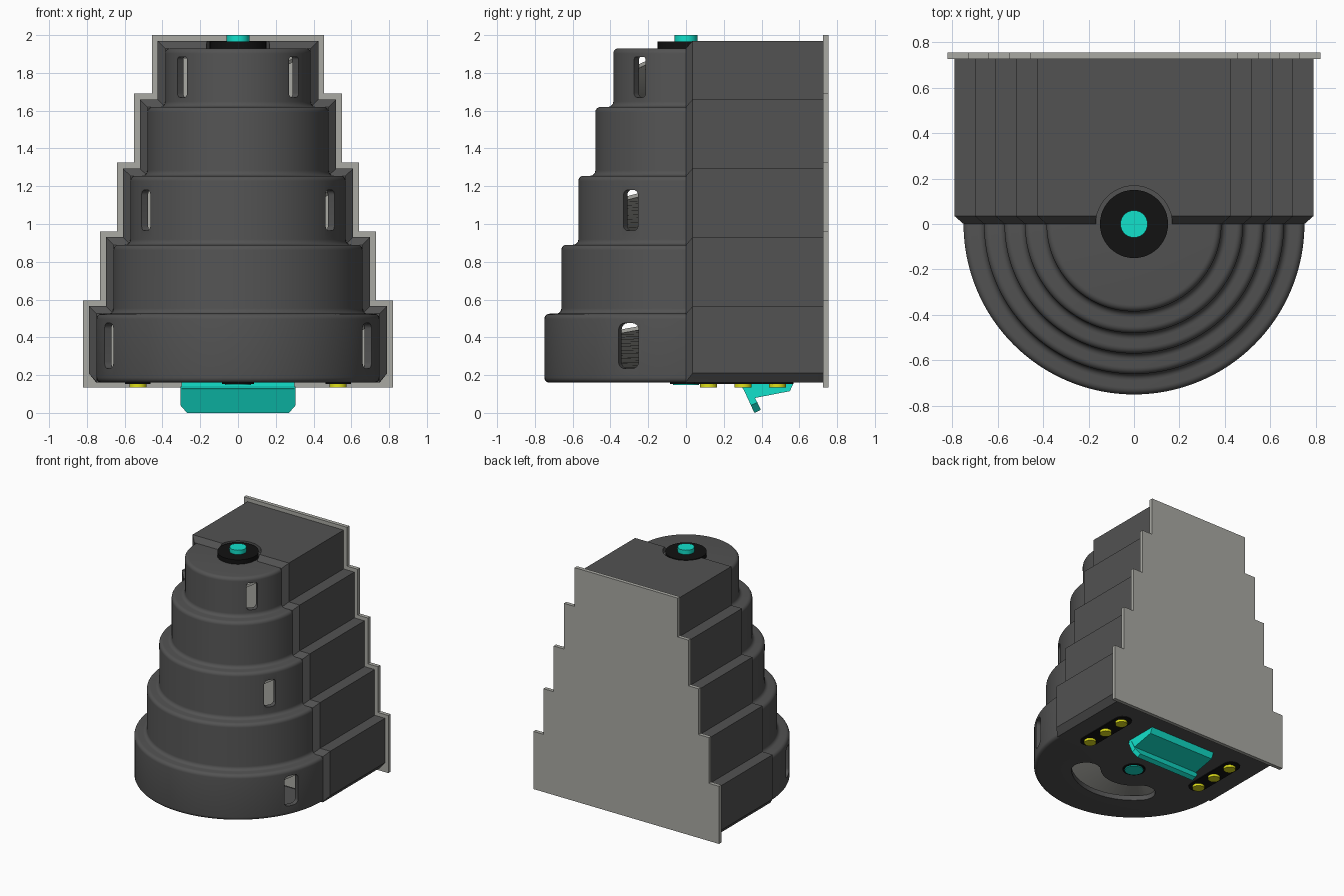
import bpy, bmesh
from math import sin, cos, pi, radians
from mathutils import Vector

if "Cube" in bpy.data.objects:
    bpy.data.objects.remove(bpy.data.objects["Cube"])


def material(name, r, g, b):
    m = bpy.data.materials.new(name)
    m.diffuse_color = (r, g, b, 1)
    m.use_nodes = True
    m.node_tree.nodes["Principled BSDF"].inputs["Base Color"].default_value = m.diffuse_color
    return m


DARK = material("dark_grey", 0.085, 0.085, 0.085)
PLATE = material("plate_grey", 0.40, 0.40, 0.37)
BLACK = material("black", 0.006, 0.006, 0.006)
CYAN = material("cyan", 0.006, 0.75, 0.60)
YELLOW = material("yellow", 0.75, 0.75, 0.01)


def finish(ob):
    bpy.ops.object.select_all(action='DESELECT')
    ob.select_set(True)
    bpy.context.view_layer.objects.active = ob
    bpy.ops.object.shade_smooth_by_angle(angle=radians(35))


def loft(name, rings, mat=None, closed=True, caps=True, smooth=True):
    """Skin a list of equal-length point rings."""
    bm = bmesh.new()
    vs = [[bm.verts.new(p) for p in ring] for ring in rings]
    n = len(rings[0])
    for a, b in zip(vs, vs[1:]):
        for i in range(n if closed else n - 1):
            j = (i + 1) % n
            bm.faces.new((a[i], a[j], b[j], b[i]))
    if caps:
        bm.faces.new(vs[0])
        bm.faces.new(vs[-1])
    bmesh.ops.recalc_face_normals(bm, faces=bm.faces[:])
    me = bpy.data.meshes.new(name)
    bm.to_mesh(me)
    bm.free()
    ob = bpy.data.objects.new(name, me)
    bpy.context.collection.objects.link(ob)
    if mat:
        me.materials.append(mat)
    if smooth:
        finish(ob)
    return ob


def prism_z(name, pts, z0, z1, mat=None):
    return loft(name, [[(x, y, z) for x, y in pts] for z in (z0, z1)], mat)


def prism_y(name, pts, y0, y1, mat=None):
    return loft(name, [[(x, y, z) for x, z in pts] for y in (y0, y1)], mat)


def arc(cx, cy, r, a0, a1, n):
    return [(cx + r * cos(a0 + (a1 - a0) * i / n), cy + r * sin(a0 + (a1 - a0) * i / n))
            for i in range(n + 1)]


def disc(name, x, y, r, z0, z1, mat, n=32):
    return prism_z(name, arc(x, y, r, 0, 2 * pi, n)[:-1], z0, z1, mat)


def cut(ob, cutter):
    cutter.hide_render = True
    m = ob.modifiers.new("cut", 'BOOLEAN')
    m.operation, m.solver, m.object = 'DIFFERENCE', 'EXACT', cutter
    bpy.context.view_layer.objects.active = ob
    bpy.ops.object.modifier_apply(modifier=m.name)
    bpy.data.objects.remove(cutter)


# tier sizes shared by drum, housing and back plate
RADII = [0.75, 0.66, 0.57, 0.48, 0.385]
TOPS = [0.525, 0.89, 1.255, 1.62, 1.93]


def stairs(grow, bottom, foot, up=None):
    """Symmetric stepped outline in x, z; foot = half width at the very bottom."""
    up = grow if up is None else up
    half = [(foot[0], bottom), (RADII[0] + grow, foot[1])]
    for i, (r, t) in enumerate(zip(RADII, TOPS)):
        half.append((r + grow, t + up))
        if i < 4:
            half.append((RADII[i + 1] + grow, t + up))
    return half + [(-x, z) for x, z in reversed(half)]


# stepped rear housing with bevelled front rim
front = stairs(0, 0.16, (0.749, 0.165))
full = stairs(0.04, 0.16, (0.75, 0.21))
housing = loft("rear_housing", [[(x, y, z) for x, z in p]
                                for p, y in ((front, 0), (full, 0.035), (full, 0.725))], DARK)
cut(housing, disc("recess_cutter", 0, 0, 0.168, 1.928, 2.1, None, 48))
finish(housing)

# back plate
prism_y("back_plate", stairs(0.07, 0.135, (0.82, 0.14)), 0.725, 0.755, PLATE)


# stepped half drum, hollow, with rounded steps
def fillet(pts, r=0.028, n=5):
    out = [pts[0]]
    for a, c, b in zip(pts, pts[1:], pts[2:]):
        a, c, b = Vector(a), Vector(c), Vector(b)
        d1, d2 = (a - c).normalized(), (b - c).normalized()
        o = c + r * (d1 + d2)
        for k in range(n + 1):
            t = pi / 2 * k / n
            out.append(tuple(o - r * d2 * cos(t) - r * d1 * sin(t)))
    return out + [pts[-1]]


outer, inner = [(0.02, 0.16)], [(0.02, 0.20)]
z_out, z_in = 0.16, 0.20
for r, t in zip(RADII, TOPS):
    outer += [(r, z_out), (r, t)]
    inner += [(r - 0.04, z_in), (r - 0.04, t - 0.04)]
    z_out, z_in = t, t - 0.04
outer.append((0.02, 1.93))
inner.append((0.02, 1.89))
section = fillet(outer) + inner[::-1]
SEG = 64
rings = [[(r * cos(pi + pi * k / SEG), r * sin(pi + pi * k / SEG), z) for r, z in section]
         for k in range(SEG + 1)]
drum = loft("stepped_drum", rings, DARK)

# rounded windows on both sides of the drum: tier, angle, half width, bottom, top
for tier, ang, w, z0, z1 in ((0, 24, 0.058, 0.235, 0.475),
                             (2, 31, 0.045, 0.965, 1.18),
                             (4, 39.6, 0.040, 1.67, 1.89)):
    c = w * 0.6
    shape = []
    for q, (sx, zc) in enumerate(((1, z1 - c), (-1, z1 - c), (-1, z0 + c), (1, z0 + c))):
        shape += arc(sx * (w - c), zc, c, q * pi / 2, (q + 1) * pi / 2, 5)
    if tier == 4:
        shape = [(u, min(z, 1.885)) for u, z in shape]
    for a in (radians(-ang), radians(180 + ang)):
        R = RADII[tier]
        ring = [[(d * cos(a) - u * sin(a), d * sin(a) + u * cos(a), z) for u, z in shape]
                for d in (R - 0.10, R + 0.06)]
        cut(drum, loft("window_cutter", ring))

# kidney-shaped opening in the drum floor
A0, A1, RM, HW = radians(222), radians(318), 0.36, 0.11
kidney = (arc(0, 0, RM + HW, A0, A1, 24)
          + arc(RM * cos(A1), RM * sin(A1), HW, A1, A1 + pi, 10)[1:-1]
          + arc(0, 0, RM - HW, A1, A0, 24)
          + arc(RM * cos(A0), RM * sin(A0), HW, A0 + pi, A0 + 2 * pi, 10)[1:-1])
cut(drum, prism_z("kidney_cutter", kidney, 0.1, 0.24))
finish(drum)

# light inner lining and spiral ramps seen through the windows
prism_y("inner_lining", stairs(-0.05, 0.21, (0.70, 0.215)), -0.012, 0.0, PLATE)
for k, tier in enumerate((0, 2, 4)):
    ramp = []
    for i in range(41):
        a = pi + pi * i / 40
        z = max(0.12 + 0.72 * k + 0.36 * i / 40, (0.20, 0.87, 1.60)[k])
        z = min(z, TOPS[tier] - 0.05)
        ro = RADII[tier] - 0.045
        ramp.append([(r * cos(a), r * sin(a), z + h)
                     for r, h in ((0.05, 0), (ro, 0), (ro, 0.02), (0.05, 0.02))])
    loft(f"spiral_ramp_{k}", ramp, PLATE)

# top bushing and central shaft
disc("top_bushing", 0, 0, 0.15, 1.92, 1.965, BLACK, 48)
disc("shaft", 0, 0, 0.06, 0.17, 2.0, CYAN)
disc("bottom_bushing", 0, 0, 0.085, 0.154, 0.17, BLACK)
disc("shaft_foot", 0, 0, 0.07, 0.147, 0.175, CYAN)

# bottom contact strips and yellow studs
for s, side in ((1, "right"), (-1, "left")):
    x = 0.53 * s
    strip = arc(x, 0.50, 0.068, 0, pi, 12) + arc(x, 0.11, 0.068, pi, 2 * pi, 12)
    prism_z(f"stud_strip_{side}", strip, 0.154, 0.17, BLACK)
    for i in range(3):
        disc(f"stud_{side}_{i}", x, 0.12 + 0.182 * i, 0.045, 0.135, 0.17, YELLOW, 24)

# dispensing chute: wedge body plus a tilted flap with clipped corners
body = [(0.30, 0.17), (0.30, 0.13), (0.345, 0.075), (0.37, 0.08), (0.55, 0.115), (0.575, 0.17)]
loft("chute_body", [[(x, y, z) for y, z in body] for x in (-0.3, 0.3)], CYAN)
flap = [(-0.305, 0.14), (-0.305, 0.04), (-0.27, 0), (0.27, 0), (0.305, 0.04), (0.305, 0.14)]
rows = []
for off in (0, 0.034):
    rows.append([(x, 0.362 - 0.46 * z + off, z + off * 0.46 * (1 if z < 0.1 else 0))
                 for x, z in flap])
loft("chute_flap", rows, CYAN)
